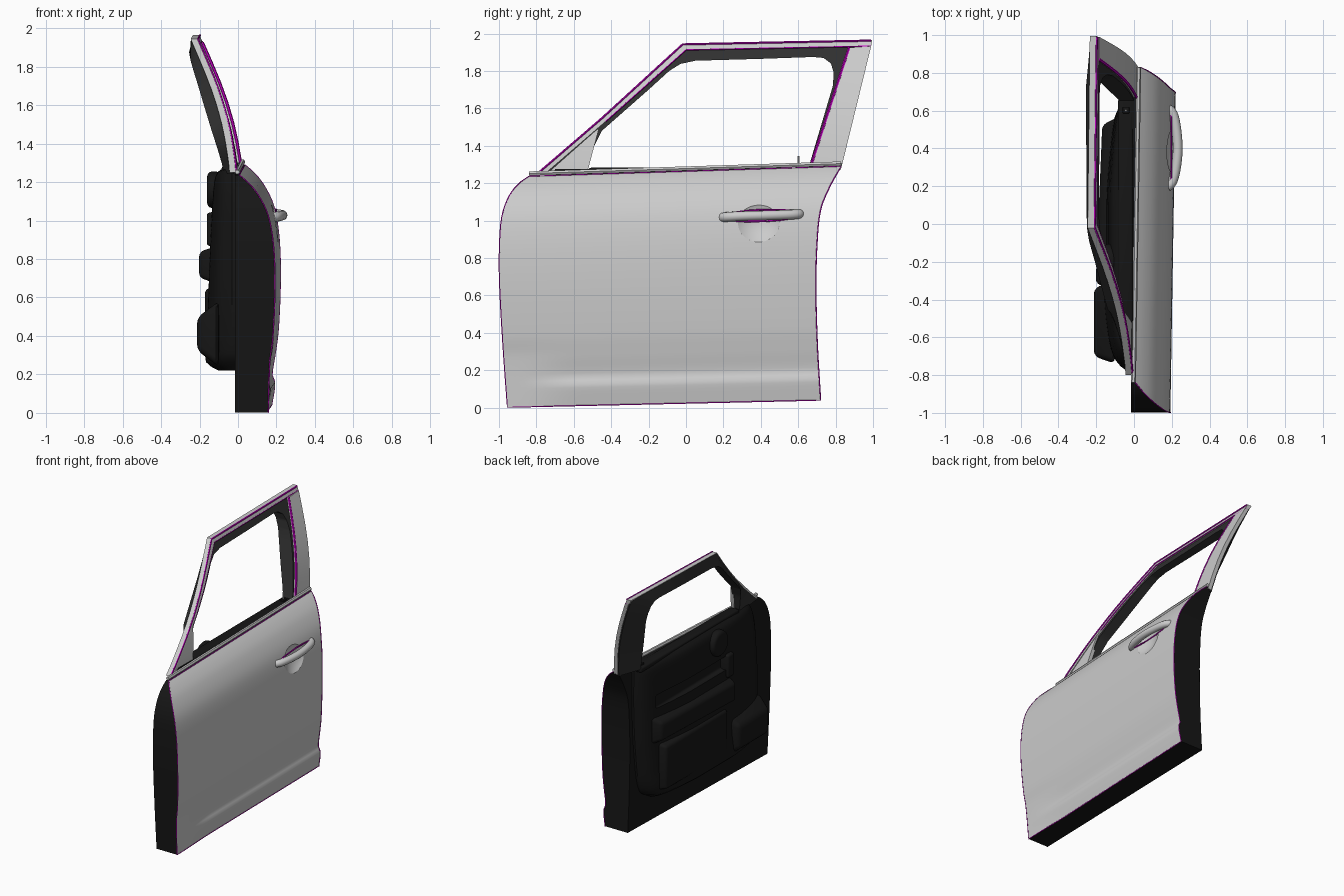
import bpy, bmesh, math
from mathutils import Vector

if "Cube" in bpy.data.objects:
    bpy.data.objects.remove(bpy.data.objects["Cube"])


def material(name, rgb):
    m = bpy.data.materials.new(name)
    m.diffuse_color = (*rgb, 1)
    m.use_nodes = True
    m.node_tree.nodes["Principled BSDF"].inputs["Base Color"].default_value = m.diffuse_color
    return m


PAINT = material("paint", (.8, .8, .8))
DARK = material("dark_frame", (.03, .03, .03))
BLACK = material("black_trim", (.008, .008, .008))
SEAL = material("magenta_seal", (.55, .0, .55))


def spline(pts, t):
    """Smooth interpolation through (t, value) pairs."""
    t = min(max(t, pts[0][0]), pts[-1][0])
    i = 0
    while i < len(pts) - 2 and t > pts[i + 1][0]:
        i += 1

    def slope(k):
        a, b = pts[max(k - 1, 0)], pts[min(k + 1, len(pts) - 1)]
        return (b[1] - a[1]) / (b[0] - a[0])
    (t0, v0), (t1, v1) = pts[i], pts[i + 1]
    h = t1 - t0
    s = (t - t0) / h
    return (v0 * (2*s**3 - 3*s*s + 1) + slope(i) * h * (s**3 - 2*s*s + s)
            + v1 * (3*s*s - 2*s**3) + slope(i + 1) * h * (s**3 - s*s))


def ramp(t, a, b):
    s = min(max((t - a) / (b - a), 0), 1)
    return s * s * (3 - 2 * s)


def shade(ob, angle=35):
    bpy.ops.object.select_all(action='DESELECT')
    ob.select_set(True)
    bpy.context.view_layer.objects.active = ob
    bpy.ops.object.convert(target='MESH')
    bpy.ops.object.shade_smooth_by_angle(angle=math.radians(angle))
    return ob


def finish(name, bm, mats):
    bmesh.ops.recalc_face_normals(bm, faces=bm.faces)
    me = bpy.data.meshes.new(name)
    bm.to_mesh(me)
    bm.free()
    for m in mats:
        me.materials.append(m)
    ob = bpy.data.objects.new(name, me)
    bpy.context.collection.objects.link(ob)
    return ob


def shell(name, surf, back, nu, nv, mats):
    """Solid with a curved face surf(u, t), side walls and a flat back."""
    bm = bmesh.new()
    g = [[bm.verts.new(surf(i / nu, j / nv)) for i in range(nu + 1)] for j in range(nv + 1)]
    for j in range(nv):
        for i in range(nu):
            bm.faces.new((g[j][i], g[j][i + 1], g[j + 1][i + 1], g[j + 1][i]))
    rim = (g[0][:-1] + [r[-1] for r in g[:-1]] + g[-1][:0:-1] + [r[0] for r in g[:0:-1]])
    low = [bm.verts.new((back, v.co.y, v.co.z)) for v in rim]
    n = len(rim)
    dark = [bm.faces.new((rim[k], rim[(k + 1) % n], low[(k + 1) % n], low[k])) for k in range(n)]
    dark.append(bm.faces.new(low))
    for f in dark:
        f.material_index = len(mats) - 1
    return finish(name, bm, mats)


def tube(name, pts, r, mat, closed=False, smooth=False):
    cu = bpy.data.curves.new(name, 'CURVE')
    cu.dimensions = '3D'
    cu.bevel_depth, cu.bevel_resolution, cu.use_fill_caps = r, 4 if smooth else 1, True
    sp = cu.splines.new('NURBS' if smooth else 'POLY')
    sp.points.add(len(pts) - 1)
    for p, q in zip(sp.points, pts):
        p.co = (*q, 1)
    sp.use_cyclic_u, sp.use_endpoint_u = closed, True
    if mat:
        cu.materials.append(mat)
    ob = bpy.data.objects.new(name, cu)
    bpy.context.collection.objects.link(ob)
    return shade(ob, 50)


def cut(ob, cutter):
    md = ob.modifiers.new("cut", 'BOOLEAN')
    md.operation, md.object, md.solver = 'DIFFERENCE', cutter, 'EXACT'
    shade(ob, 30)
    bpy.data.objects.remove(cutter)


# Outer door skin
FRONT = [(0, -.955), (.35, -.98), (.7, -.998), (.92, -.995), (1.04, -.98), (1.14, -.94), (1.2, -.89), (1.235, -.84)]
REAR = [(0, .72), (.3, .703), (.6, .695), (.85, .70), (1.05, .72), (1.18, .77), (1.29, .83)]
BULGE = [(0, .175), (.1, .191), (.125, .191), (.16, .177), (.28, .194), (.4, .209), (.65, .22),
         (.85, .217), (1, .201), (1.1, .175), (1.2, .122), (1.26, .07), (1.29, .035)]
PLAIN = [(0, .185)] + [p for p in BULGE if p[0] > .2]


def skin(u, t):
    yf, yr = spline(FRONT, t * 1.235), spline(REAR, t * 1.29)
    z = (.002 + 1.235 * t) * (1 - u) + (.04 + 1.25 * t) * u
    k = ramp(u, .03, .25)
    x = spline(BULGE, t * 1.29) * k + spline(PLAIN, t * 1.29) * (1 - k)
    return Vector((x - .028 * (1 - u), yf + (yr - yf) * u, z))


body = shell("door_skin", skin, -.015, 48, 64, [PAINT, BLACK])
bpy.ops.mesh.primitive_uv_sphere_add(segments=64, ring_count=32, radius=.2, location=(.362, .385, 1.015))
cut(body, bpy.context.object)

# Seals round the skin edges
N = 40
steps = [i / N for i in range(N + 1)]
loop = ([skin(0, t) for t in steps] + [skin(t, 1) for t in steps]
        + [skin(1, 1 - t) for t in steps] + [skin(1 - t, 0) for t in steps])
tube("skin_seal", loop, .003, SEAL, True)
tube("belt_moulding", [skin(t, 1) + Vector((-.01, 0, .015)) for t in steps], .013, None)

# Outside handle and its seal
tube("handle", [(.18, .2, 1.017), (.205, .212, 1.02), (.225, .3, 1.025), (.234, .4, 1.027),
                (.226, .5, 1.03), (.208, .6, 1.034), (.18, .607, 1.035)], .026, None, smooth=True)
tube("handle_seal", [(.197, .405 + .212 * math.cos(a), 1.027 + .008 * math.cos(a) + .031 * math.sin(a))
                     for a in [k * math.tau / 40 for k in range(40)]], .005, SEAL, True)

# Window frame: outer surface leaning inwards, and its inner side
LEAN = [(1.2, .01), (1.3, .0), (1.5, -.04), (1.7, -.105), (1.97, -.222)]
INSIDE = [(1.2, -.065), (1.3, -.085), (1.5, -.147), (1.7, -.207), (1.85, -.25), (1.97, -.262)]


def lean(y, z, off=0.):
    if off == "inside":
        return Vector((spline(INSIDE, z), y, z))
    return Vector((spline(LEAN, z) + .02 * y + off, y, z))


def path(pts, off, n=6):
    out = [lean(*pts[0], off)]
    for a, b in zip(pts, pts[1:]):
        out += [lean(a[0] + (b[0] - a[0]) * k / n, a[1] + (b[1] - a[1]) * k / n, off) for k in range(1, n + 1)]
    return out


def band(name, outer, inner, front, back, mat, deep=None):
    """Strip between two matched lines, following the leaning surface."""
    rails = [path(outer, front), path(inner, front), path(inner, deep or back), path(outer, back)]
    bm = bmesh.new()
    rings = [[bm.verts.new(p) for p in q] for q in zip(*rails)]
    for a, b in zip(rings, rings[1:]):
        for k in range(4):
            bm.faces.new((a[k], a[k - 1], b[k - 1], b[k]))
    bm.faces.new(rings[0])
    bm.faces.new(rings[-1])
    return shade(finish(name, bm, [mat] if mat else []))


band("window_frame",
     [(-.79, 1.245), (-.62, 1.39), (-.46, 1.535), (-.25, 1.73), (-.08, 1.885), (-.02, 1.94), (.04, 1.944), (.5, 1.95),
      (.8, 1.955), (.94, 1.957), (.985, 1.955), (.975, 1.88), (.95, 1.78), (.835, 1.31), (.825, 1.27)],
     [(-.54, 1.245), (-.49, 1.40), (-.45, 1.48), (-.2, 1.70), (-.09, 1.80), (-.03, 1.838), (.05, 1.855), (.4, 1.865),
      (.68, 1.875), (.735, 1.87), (.775, 1.84), (.79, 1.79), (.785, 1.72), (.66, 1.3), (.65, 1.27)],
     -.016, -.035, DARK, "inside")
HEADER = [(-.80, 1.25), (-.45, 1.555), (-.02, 1.945), (.995, 1.965)]
HEADER_IN = [(-.755, 1.25), (-.43, 1.53), (0, 1.913), (.99, 1.933)]
band("header_strip", HEADER, HEADER_IN, 0, -.034, None)
PILLAR_IN = [(.872, 1.925), (.67, 1.3)]
band("rear_pillar_cover", [(.99, 1.933), (.83, 1.28)], PILLAR_IN, .003, -.025, None)
band("mirror_corner_cover", [(-.745, 1.25), (-.485, 1.48)], [(-.53, 1.25), (-.465, 1.495)], -.004, -.03, None)
tube("header_seal", path([(-.79, 1.255), (-.447, 1.55), (-.018, 1.943), (.99, 1.963)], .002), .006, SEAL)
tube("header_lower_seal", path(HEADER_IN[1:], -.003), .004, SEAL)
tube("rear_pillar_seal", path(PILLAR_IN, 0), .008, SEAL)

# Inner trim panel
TRIM_F = [(.22, -.64), (.3, -.72), (.6, -.78), (1, -.77), (1.15, -.75), (1.275, -.7)]
TRIM_R = [(.22, .46), (.3, .58), (.6, .645), (1, .67), (1.275, .665)]
DEPTH = [(.22, .1), (.26, .165), (.45, .16), (.9, .143), (1.1, .132), (1.22, .12), (1.26, .1), (1.275, .075)]


def trim(u, t):
    z = .22 + 1.055 * t
    yf, yr = spline(TRIM_F, z), spline(TRIM_R, z)
    d = spline(DEPTH, z) * (1 - .25 * ramp(u, .6, 1)) * (.8 + .2 * ramp(u, 0, .3))
    return Vector((-.03 - (d - .03) * (1 - abs(2 * u - 1) ** 14), yf + (yr - yf) * u, z))


panel = shell("inner_trim", trim, -.008, 48, 48, [BLACK])


def block(name, lo, hi, taper=(1, 1), bevel=.02, rear_cut=0):
    """Bevelled box; the inner (-x) face is tapered and may slant at the rear."""
    bm = bmesh.new()
    bmesh.ops.create_cube(bm, size=1)
    for v in bm.verts:
        inner, rear = v.co.x < 0, v.co.y > 0
        if inner:
            v.co.y *= taper[0]
            v.co.z *= taper[1]
        v.co = [(a + b) / 2 + c * (b - a) for a, b, c in zip(lo, hi, v.co)]
        if inner and rear:
            v.co.x += rear_cut
    ob = finish(name, bm, [BLACK])
    md = ob.modifiers.new("bevel", 'BEVEL')
    md.width, md.segments = bevel, 3
    return shade(ob)


# Pull recess above the armrest, then the armrest and map pocket
cut(panel, block("recess_cutter", (-.3, -.33, .93), (-.1, .52, 1.03), bevel=.015))
block("armrest", (-.203, -.36, .66), (-.08, .57, .88), (.9, .6), .022, .035)
block("door_pull", (-.162, -.36, .86), (-.08, -.27, 1.05), (.8, .9), .015)
block("map_pocket", (-.213, -.74, .24), (-.1, -.3, .58), (.82, .5), .03)
block("lower_pad", (-.172, -.28, .3), (-.1, .5, .66), (.94, .9), .02)

# Round speaker
bpy.ops.mesh.primitive_cylinder_add(vertices=40, radius=.095, depth=.07, location=(-.125, -.2, 1.16),
                                    rotation=(0, math.pi / 2, 0))
speaker = bpy.context.object
speaker.name = "speaker"
speaker.data.materials.append(BLACK)
md = speaker.modifiers.new("bevel", 'BEVEL')
md.width, md.segments = .025, 3
shade(speaker)

# Window sill rail and lock pin
block("window_sill", (-.085, -.52, 1.245), (-.005, .66, 1.283), bevel=.012)
block("lock_base", (-.06, .585, 1.27), (-.025, .62, 1.295), bevel=.004)
tube("lock_pin", [(-.043, .602, 1.28), (-.043, .602, 1.345)], .006, None)
